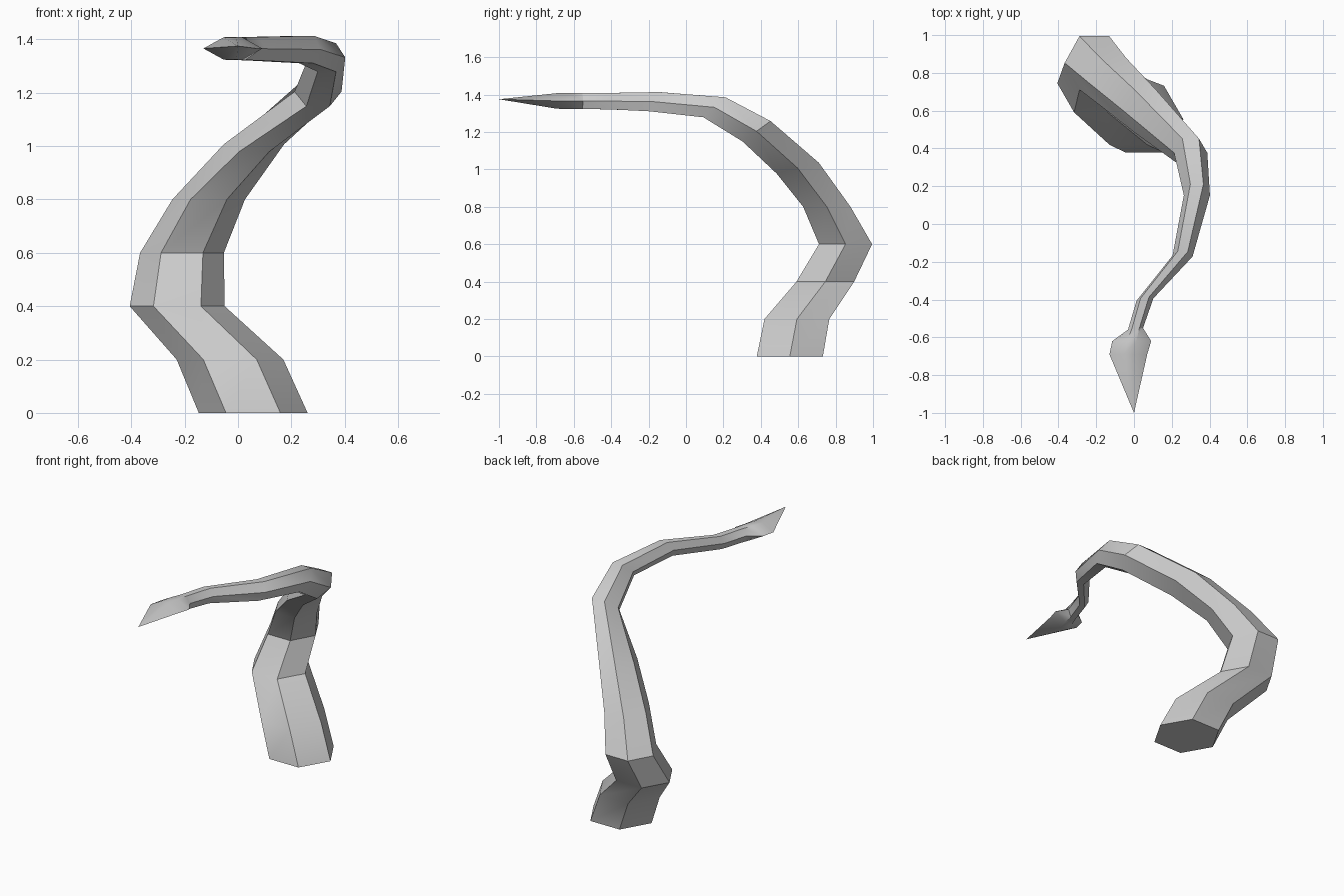
import bpy, bmesh
from math import cos, sin, pi, radians
from mathutils import Vector, Matrix

if "Cube" in bpy.data.objects:
    bpy.data.objects.remove(bpy.data.objects["Cube"])

# Hexagonal rings along the tail: centre x, y, z, radius, side reach, tilt and yaw in degrees
RINGS = [
    (0.057, 0.555, 0.00, 0.204, 0.204, 0, 0),
    (-0.03, 0.593, 0.20, 0.200, 0.200, 0, 0),
    (-0.228, 0.745, 0.40, 0.178, 0.178, 0, 0),
    (-0.21, 0.853, 0.60, 0.164, 0.157, 0, 0),
    (-0.11, 0.753, 0.80, 0.146, 0.136, 0, 0),
    (0.06, 0.597, 1.007, 0.135, 0.113, 14, 0),
    (0.30, 0.377, 1.204, 0.107, 0.088, 36, 0),
    (0.333, 0.152, 1.332, 0.092, 0.069, 42, 0),
    (0.257, -0.17, 1.362, 0.066, 0.053, 64, -3),
    (0.058, -0.40, 1.365, 0.052, 0.045, 78, 8),
    # barbed head
    (0.008, -0.555, 1.366, 0.050, 0.040, 90, 6),
    (-0.012, -0.62, 1.366, 0.050, 0.103, 90, 0),
    (-0.03, -0.69, 1.366, 0.048, 0.100, 90, 0),
]
TIP = (0.0, -1.0, 1.375)


def add_ring(bm, x, y, z, r, side, tilt, yaw):
    turn = Matrix.Rotation(radians(yaw), 3, 'Z') @ Matrix.Rotation(radians(tilt), 3, 'X')
    verts = []
    for i in range(6):
        a = i * pi / 3
        reach = side if i % 3 == 0 else min(r, side)
        p = Vector((reach * cos(a), r * sin(a), 0))
        verts.append(bm.verts.new(Vector((x, y, z)) + turn @ p))
    return verts


bm = bmesh.new()
rings = [add_ring(bm, *row) for row in RINGS]

# Side walls
for a, b in zip(rings, rings[1:]):
    for i in range(6):
        j = (i + 1) % 6
        bm.faces.new((a[i], a[j], b[j], b[i]))

# Base cap and pointed sting
bm.faces.new(rings[0][::-1])
tip = bm.verts.new(TIP)
for i in range(6):
    bm.faces.new((rings[-1][i], rings[-1][(i + 1) % 6], tip))
bmesh.ops.recalc_face_normals(bm, faces=bm.faces)

mesh = bpy.data.meshes.new("barbed_tail")
bm.to_mesh(mesh)
bm.free()
tail = bpy.data.objects.new("barbed_tail", mesh)
bpy.context.collection.objects.link(tail)
bpy.context.view_layer.objects.active = tail
tail.select_set(True)
bpy.ops.object.shade_smooth_by_angle(angle=radians(30))
